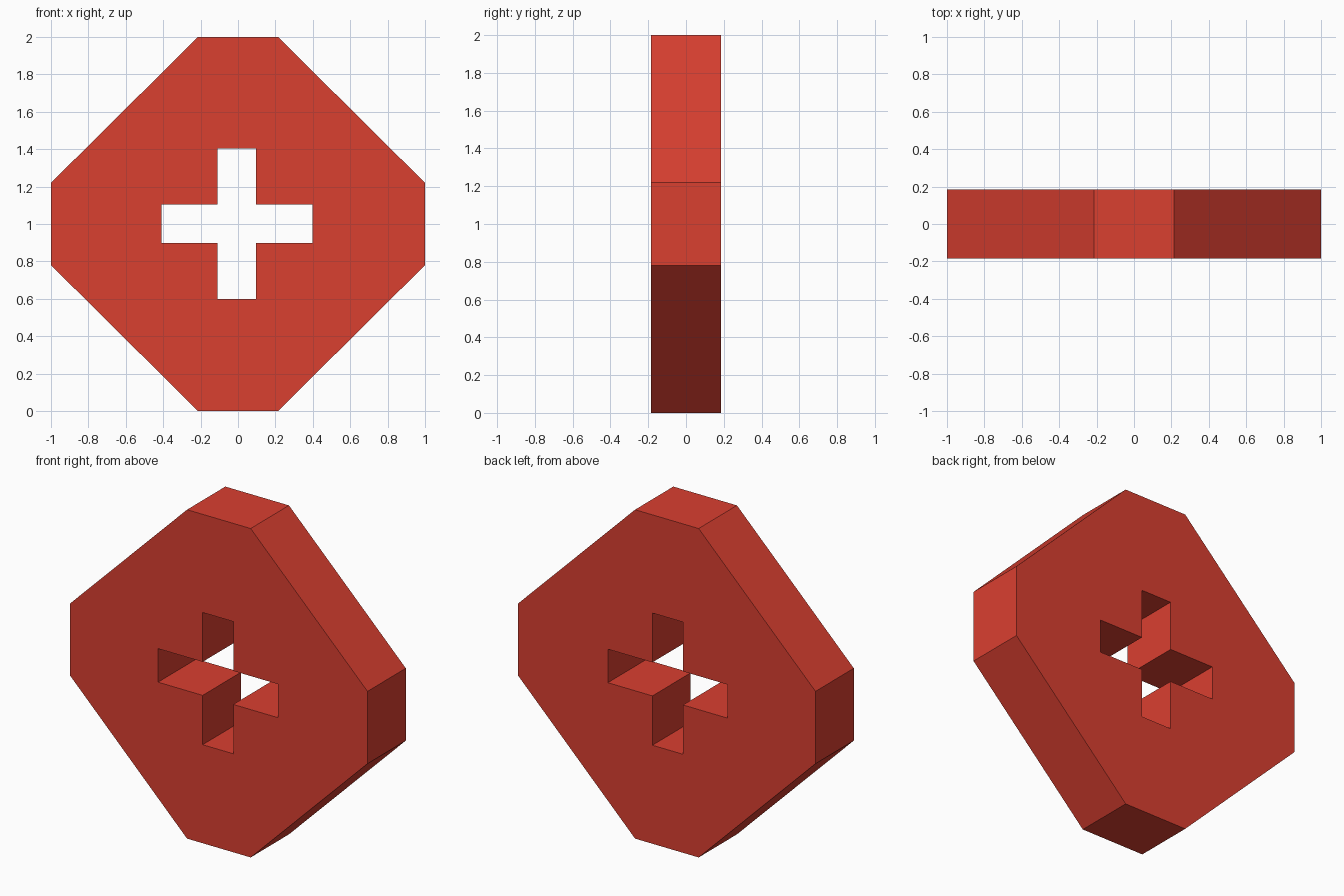
import bpy
import math

if "Cube" in bpy.data.objects:
    bpy.data.objects.remove(bpy.data.objects["Cube"])

HALF_DEPTH = 0.184

red = bpy.data.materials.new("red")
red.diffuse_color = (0.70, 0.05, 0.03, 1.0)
red.use_nodes = True
red.node_tree.nodes["Principled BSDF"].inputs["Base Color"].default_value = red.diffuse_color


def mirrored_outline(quarter, cx, cz):
    """Closed outline from the points of the upper right quarter."""
    right = quarter + [(x, -z) for x, z in reversed(quarter)]
    full = right + [(-x, z) for x, z in reversed(right)]
    return [(cx + x, cz + z) for x, z in full]


# Eight-sided plate and the slightly off-centre cross hole through it
plate = mirrored_outline([(0.214, 1.0), (1.0, 0.22)], 0.0, 1.0)
cross = mirrored_outline([(0.103, 0.402), (0.103, 0.102), (0.403, 0.102)], -0.006, 1.001)

# Filled, extruded profile: the inner outline becomes the hole
curve = bpy.data.curves.new("cross_plate", "CURVE")
curve.dimensions = "2D"
curve.fill_mode = "BOTH"
curve.extrude = HALF_DEPTH
for outline in (plate, cross):
    spline = curve.splines.new("POLY")
    spline.points.add(len(outline) - 1)
    for point, (x, z) in zip(spline.points, outline):
        point.co = (x, z, 0.0, 1.0)
    spline.use_cyclic_u = True
curve.materials.append(red)

# Stand it upright and turn it into a flat-shaded mesh
obj = bpy.data.objects.new("cross_plate", curve)
bpy.context.collection.objects.link(obj)
obj.rotation_euler.x = math.pi / 2
bpy.context.view_layer.objects.active = obj
obj.select_set(True)
bpy.ops.object.convert(target="MESH")
bpy.ops.object.transform_apply(location=False, rotation=True, scale=False)
bpy.ops.object.mode_set(mode="EDIT")
bpy.ops.mesh.select_all(action="SELECT")
bpy.ops.mesh.remove_doubles(threshold=0.0001)
bpy.ops.mesh.normals_make_consistent(inside=False)
bpy.ops.object.mode_set(mode="OBJECT")
bpy.ops.object.shade_flat()
